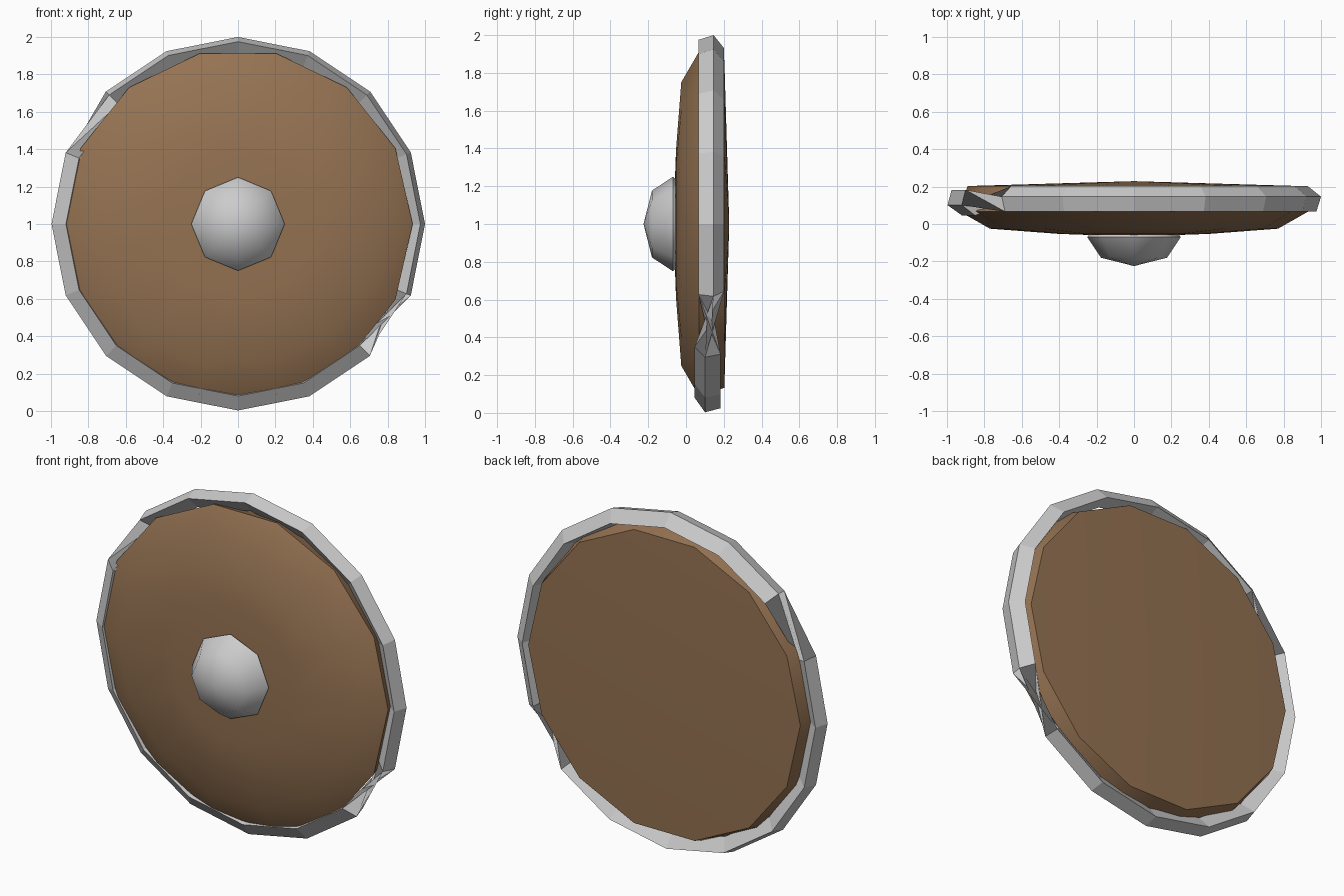
import bpy, bmesh
from math import cos, sin, tau, radians

if "Cube" in bpy.data.objects:
    bpy.data.objects.remove(bpy.data.objects["Cube"])

CZ = 1.0  # height of the shield centre


def finish(name, bm, color=None, smooth=None):
    bmesh.ops.recalc_face_normals(bm, faces=bm.faces[:])
    me = bpy.data.meshes.new(name)
    bm.to_mesh(me)
    bm.free()
    ob = bpy.data.objects.new(name, me)
    bpy.context.collection.objects.link(ob)
    if color:
        mat = bpy.data.materials.new(name + "_material")
        mat.diffuse_color = color
        mat.use_nodes = True
        mat.node_tree.nodes["Principled BSDF"].inputs["Base Color"].default_value = mat.diffuse_color
        me.materials.append(mat)
    if smooth:
        bpy.ops.object.select_all(action='DESELECT')
        ob.select_set(True)
        bpy.context.view_layer.objects.active = ob
        bpy.ops.object.shade_smooth_by_angle(angle=radians(smooth))
    return ob


def sweep(bm, sections, closed):
    # sections: one list of (radius, y) per angular step, bridged around y
    n = len(sections)
    rings = []
    for i, sec in enumerate(sections):
        a = tau * i / n
        rings.append([bm.verts.new((r * cos(a), y, CZ + r * sin(a))) for r, y in sec])
    m = len(sections[0])
    for i in range(n):
        p, q = rings[i], rings[(i + 1) % n]
        for j in range(m if closed else m - 1):
            k = (j + 1) % m
            bm.faces.new((p[j], p[k], q[k], q[j]))
    return rings


def lathe(name, profile, sides, **kw):
    # profile runs front to back; radius 0 ends weld to a pole
    bm = bmesh.new()
    sweep(bm, [profile] * sides, False)
    bmesh.ops.remove_doubles(bm, verts=bm.verts[:], dist=1e-4)
    return finish(name, bm, **kw)


# Domed wooden board
lathe("board", [(0, -0.067), (0.4, -0.053), (0.77, -0.025), (0.934, 0.068),
                (0.89, 0.203), (0, 0.229)], 14,
      color=(0.30, 0.17, 0.085, 1), smooth=30)

# Central metal boss
lathe("boss", [(0, -0.225), (0.177, -0.18), (0.25, -0.07), (0.21, -0.02)], 8, smooth=60)

# Square metal rim, whose section twists between upper and lower halves
upper = [(0.975, 0.066), (1.0, 0.146), (0.93, 0.202), (0.905, 0.12)]
lower = [(0.975, 0.183), (0.90, 0.13), (0.92, 0.046), (0.997, 0.101)]
bm = bmesh.new()
sweep(bm, [lower if 7 <= i <= 14 else upper for i in range(16)], True)
finish("rim", bm)
